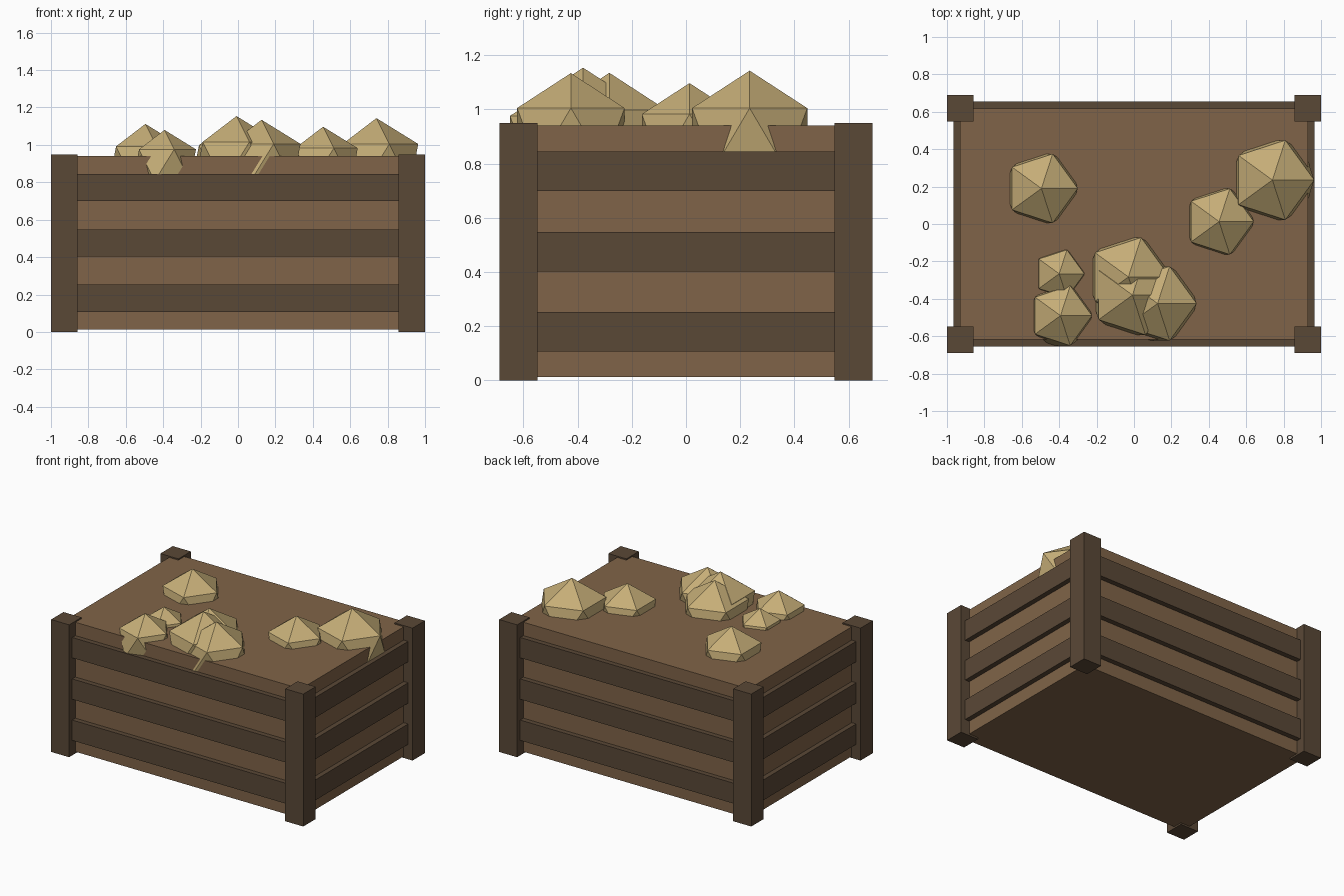
import bpy

if "Cube" in bpy.data.objects:
    bpy.data.objects.remove(bpy.data.objects["Cube"])


def material(name, rgb):
    m = bpy.data.materials.new(name)
    m.diffuse_color = (*rgb, 1)
    m.use_nodes = True
    m.node_tree.nodes["Principled BSDF"].inputs["Base Color"].default_value = m.diffuse_color
    return m


box_wood = material("light_wood", (0.216, 0.127, 0.065))
dark_wood = material("dark_wood", (0.102, 0.065, 0.037))
stone = material("sandy_stone", (0.56, 0.42, 0.185))


def block(name, lo, hi, mat):
    """Axis-aligned block between two corners."""
    bpy.ops.mesh.primitive_cube_add(size=1, location=[(a + b) / 2 for a, b in zip(lo, hi)])
    ob = bpy.context.object
    ob.name = name
    ob.scale = [b - a for a, b in zip(lo, hi)]
    bpy.ops.object.transform_apply(location=False, rotation=False, scale=True)
    ob.data.materials.append(mat)
    return ob


# Crate body
BX, BY = 0.93, 0.617
block("crate_body", (-BX, -BY, 0.012), (BX, BY, 0.94), box_wood)

# Corner posts
for sx, side in ((-1, "left"), (1, "right")):
    for sy, end in ((-1, "front"), (1, "back")):
        x, y = sx * 0.9285, sy * 0.619
        block(f"post_{end}_{side}", (x - 0.0715, y - 0.07, 0), (x + 0.0715, y + 0.07, 0.949), dark_wood)

# Three slats on every side, ends buried in the posts
T = 0.018
for i, z in enumerate((0.107, 0.402, 0.699), 1):
    for s, long_side, short_side in ((-1, "front", "left"), (1, "back", "right")):
        y, x = s * 0.636, s * 0.947
        block(f"slat_{long_side}_{i}", (-0.93, y - T, z), (0.93, y + T, z + 0.146), dark_wood)
        block(f"slat_{short_side}_{i}", (x - T, -0.62, z), (x + T, 0.62, z + 0.146), dark_wood)

# Stones half sunk in the top: x, y, apex height, radius
stones = [
    (-0.495, 0.19, 1.112, 0.217),
    (0.74, 0.235, 1.143, 0.25),
    (0.455, 0.013, 1.097, 0.207),
    (-0.03, -0.283, 1.135, 0.247),
    (-0.008, -0.38, 1.154, 0.25),
    (0.126, -0.425, 1.134, 0.233),
    (-0.393, -0.49, 1.08, 0.188),
    (-0.40, -0.266, 1.04, 0.15),
]
for i, (x, y, top, r) in enumerate(stones, 1):
    bpy.ops.mesh.primitive_ico_sphere_add(subdivisions=1, radius=r, location=(x, y, top - r))
    ob = bpy.context.object
    ob.name = f"stone_{i}"
    ob.data.materials.append(stone)
